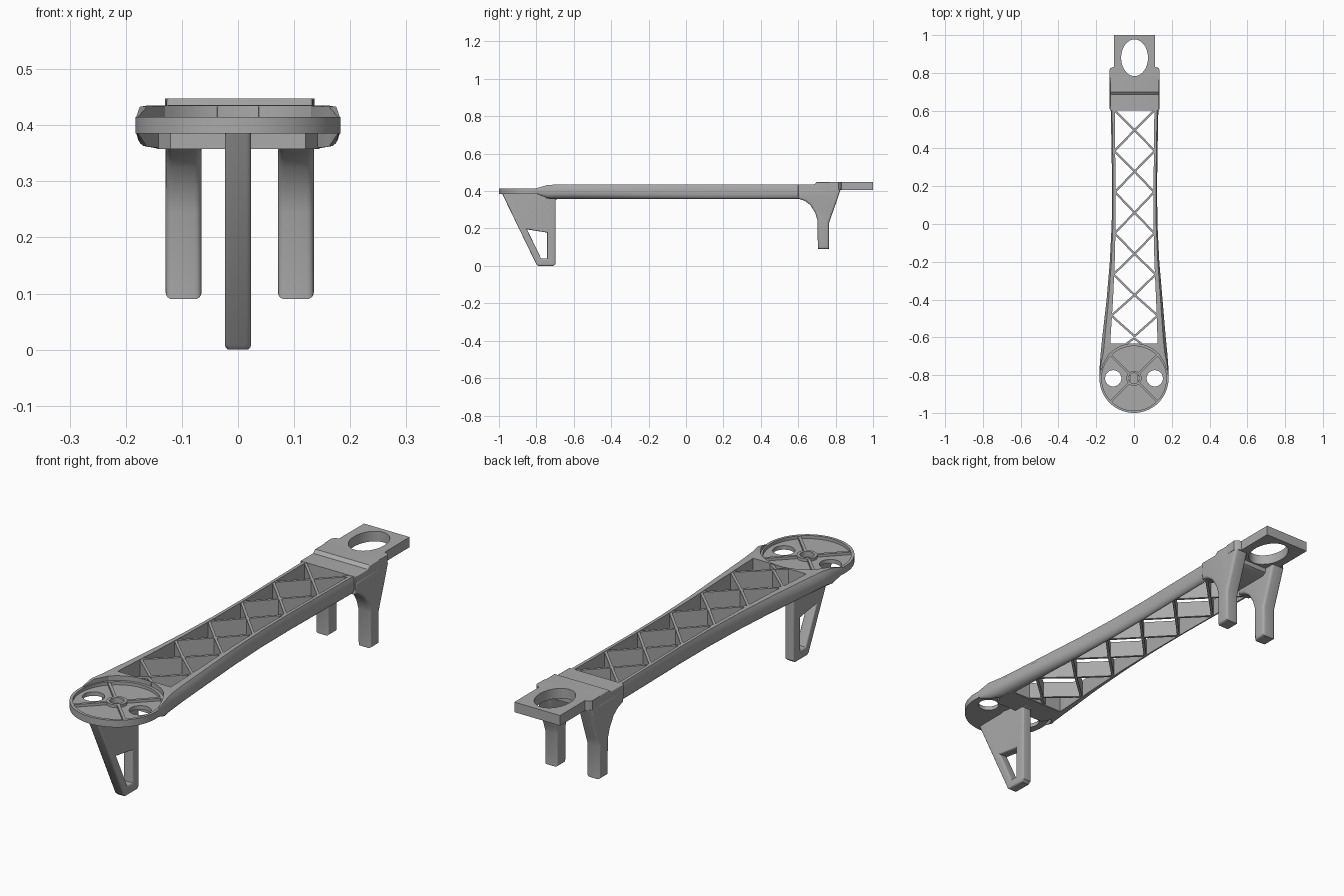
import bpy, bmesh
from math import radians, sin, cos, pi, sqrt
from mathutils import Matrix, Vector

cube = bpy.data.objects.get("Cube")
if cube:
    bpy.data.objects.remove(cube, do_unlink=True)

grey = bpy.data.materials.new("moulded grey")
grey.use_nodes = True
grey.diffuse_color = (0.4, 0.4, 0.4, 1)
grey.node_tree.nodes["Principled BSDF"].inputs["Base Color"].default_value = (0.4, 0.4, 0.4, 1)

SHIFT = 0.003            # beam axis offset from the motor disc axis
DISC_Y, DISC_R = -0.817, 0.183


def finish(name, bm):
    """Turn a bmesh into a shaded, coloured object."""
    bmesh.ops.remove_doubles(bm, verts=bm.verts, dist=0.0003)
    bmesh.ops.recalc_face_normals(bm, faces=bm.faces)
    mesh = bpy.data.meshes.new(name)
    bm.to_mesh(mesh)
    bm.free()
    mesh.materials.clear()
    mesh.materials.append(grey)
    obj = bpy.data.objects.new(name, mesh)
    bpy.context.collection.objects.link(obj)
    bpy.ops.object.select_all(action='DESELECT')
    obj.select_set(True)
    bpy.context.view_layer.objects.active = obj
    bpy.ops.object.shade_smooth_by_angle(angle=radians(35))
    return obj


def plate(name, outlines, lo, hi, side=False, bevel=0.0):
    """Extrude outlines (first outer, then holes) along z, or along x when side."""
    curve = bpy.data.curves.new(name, 'CURVE')
    curve.dimensions, curve.fill_mode = '2D', 'BOTH'
    for pts in outlines:
        spline = curve.splines.new('POLY')
        spline.points.add(len(pts) - 1)
        for p, (u, v) in zip(spline.points, pts):
            p.co = (u, v, 0, 1)
        spline.use_cyclic_u = True
    curve.extrude = (hi - lo) / 2 - bevel
    curve.bevel_depth, curve.offset, curve.bevel_resolution = bevel, -bevel, 3
    temp = bpy.data.objects.new(name + "_outline", curve)
    bpy.context.collection.objects.link(temp)
    graph = bpy.context.evaluated_depsgraph_get()
    mesh = bpy.data.meshes.new_from_object(temp.evaluated_get(graph))
    bm = bmesh.new()
    bm.from_mesh(mesh)
    bpy.data.objects.remove(temp, do_unlink=True)
    bpy.data.meshes.remove(mesh)
    bpy.data.curves.remove(curve)
    bm.transform(Matrix.Translation((0, 0, (lo + hi) / 2)))
    if side:
        bm.transform(Matrix.Rotation(pi / 2, 4, 'Z') @ Matrix.Rotation(pi / 2, 4, 'X'))
    return finish(name, bm)


def ellipse(cx, cy, rx, ry=None, n=48):
    ry = ry or rx
    return [(cx + rx * cos(2 * pi * i / n), cy + ry * sin(2 * pi * i / n)) for i in range(n)]


def wall(name, a, b, thick, lo, hi):
    """Thin upright wall between two plan points."""
    a, b = Vector(a), Vector(b)
    d = (b - a).normalized()
    n = Vector((-d.y, d.x)) * thick / 2
    return plate(name, [[tuple(p) for p in (a + n, b + n, b - n, a - n)]], lo, hi)


# Motor disc: floor, rim, hub, hole lips and diagonal ribs
holes = [ellipse(s * 0.11, DISC_Y, 0.043) for s in (-1, 1)]
hub_hole = ellipse(0, DISC_Y, 0.028)
plate("disc_floor", [ellipse(0, DISC_Y, 0.178, n=80), hub_hole] + holes, 0.385, 0.402)
plate("disc_rim", [ellipse(0, DISC_Y, DISC_R, n=80), ellipse(0, DISC_Y, 0.171, n=80)], 0.385, 0.415)
plate("disc_hub", [ellipse(0, DISC_Y, 0.04), hub_hole], 0.386, 0.414)
for k in range(4):
    a = pi / 4 + k * pi / 2
    wall("disc_rib", (0.036 * cos(a), DISC_Y + 0.036 * sin(a)),
         (0.174 * cos(a), DISC_Y + 0.174 * sin(a)), 0.012, 0.395, 0.413)

# Side rails: lofted section, rounded underneath, flaring toward the disc
# stations: y, inner x, outer x, bottom z, top z
STATIONS = [(0.66, 0.105, 0.127, 0.358, 0.435), (0.4, 0.103, 0.122, 0.358, 0.435),
            (0.2, 0.100, 0.119, 0.358, 0.435), (0.0, 0.100, 0.121, 0.358, 0.435),
            (-0.2, 0.105, 0.131, 0.358, 0.435), (-0.4, 0.114, 0.148, 0.358, 0.435),
            (-0.6, 0.124, 0.168, 0.358, 0.435), (-0.68, 0.126, 0.176, 0.358, 0.435),
            (-0.74, 0.162, 0.181, 0.362, 0.433), (-0.80, 0.178, 0.183, 0.385, 0.415)]


def rail_section(inner, outer, bottom, top):
    r = min(0.04, (outer - inner) * 0.9)
    h = (top - bottom) * 0.4
    arc = [(outer - r + r * sin(t * pi / 10), bottom + h - h * cos(t * pi / 10)) for t in range(6)]
    return [(inner, bottom)] + arc + [(outer, top - 0.25 * (top - bottom)),
                                      (outer - r * 0.35, top), (inner, top)]


for s, label in ((1, "left"), (-1, "right")):
    bm = bmesh.new()
    rings = []
    for y, inner, outer, lo, hi in STATIONS:
        shift = SHIFT if y > -0.5 else 0
        rings.append([bm.verts.new((s * x + shift, y, z))
                      for x, z in rail_section(inner, outer, lo, hi)])
    for r0, r1 in zip(rings, rings[1:]):
        for i in range(len(r0)):
            j = (i + 1) % len(r0)
            bm.faces.new((r0[i], r0[j], r1[j], r1[i]))
    bm.faces.new(rings[0])
    bm.faces.new(rings[-1])
    finish(label + "_rail", bm)

    # Corner web filling between disc and rail
    xs = [0.13 * i / 8 for i in range(9)]
    arc = [(s * x, DISC_Y + sqrt(DISC_R ** 2 - x * x)) for x in xs]
    plate(label + "_corner_web", [arc + [(s * 0.13, -0.632), (0, -0.632)]], 0.36, 0.435)

# Floor below the disc where the beam ends
plate("beam_end_floor", [[(-0.13, -0.634), (0.13, -0.634), (0.145, -0.70), (0.12, -0.745),
                          (-0.12, -0.745), (-0.145, -0.70)]], 0.358, 0.387)


# Lattice of crossing walls between the rails
def inner_x(y):
    for a, b in zip(STATIONS, STATIONS[1:]):
        if b[0] <= y <= a[0]:
            return a[1] + (b[1] - a[1]) * (a[0] - y) / (a[0] - b[0]) + 0.004
    return 0.1


PITCH = 0.218
for k in range(6):
    edge = 0.605 - k * PITCH
    mid = edge - PITCH / 2
    for s in (-1, 1):
        wall("lattice_wall", (SHIFT + s * inner_x(edge), edge), (SHIFT, mid), 0.011, 0.362, 0.433)
        if k < 5:
            low = edge - PITCH
            wall("lattice_wall", (SHIFT, mid), (SHIFT + s * inner_x(low), low), 0.011, 0.362, 0.433)
for s in (-1, 1):
    wall("lattice_wall", (0, -0.605), (s * 0.04, -0.634), 0.011, 0.362, 0.433)

# Rear mounting block with stepped top
plate("rear_block", [[(0.60, 0.375), (0.60, 0.436), (0.685, 0.436), (0.70, 0.448),
                      (0.778, 0.448), (0.778, 0.385), (0.76, 0.375)]],
      SHIFT - 0.13, SHIFT + 0.13, side=True, bevel=0.004)

# Rear tab with oval opening
half = [(0.131, 0.765), (0.133, 0.815), (0.122, 0.828), (0.108, 0.832), (0.108, 1.0)]
tab = [(SHIFT + x, y) for x, y in half] + [(SHIFT - x, y) for x, y in reversed(half)]
plate("rear_tab", [tab, ellipse(SHIFT, 0.88, 0.071, 0.097, 64)], 0.405, 0.448)

# Pair of rear legs with flared tops
LEG = [(0.705, 0.09), (0.765, 0.09), (0.765, 0.23), (0.777, 0.265), (0.80, 0.33),
       (0.828, 0.412), (0.60, 0.412), (0.60, 0.359), (0.635, 0.348), (0.665, 0.325),
       (0.69, 0.285), (0.703, 0.245)]
for s, label in ((1, "left"), (-1, "right")):
    mid = SHIFT + s * 0.1
    plate(label + "_rear_leg", [LEG], mid - 0.032, mid + 0.032, side=True, bevel=0.012)

# Front foot: triangular frame with two openings
foot = [(-0.985, 0.39), (-0.80, 0.008), (-0.79, 0.0), (-0.71, 0.0), (-0.697, 0.01),
        (-0.697, 0.355), (-0.66, 0.362), (-0.66, 0.39)]
upper = [(-0.94, 0.384), (-0.862, 0.22), (-0.742, 0.202), (-0.738, 0.384)]
lower = [(-0.85, 0.195), (-0.775, 0.04), (-0.743, 0.04), (-0.742, 0.178)]
plate("front_foot", [foot, upper, lower], -0.023, 0.023, side=True, bevel=0.008)
